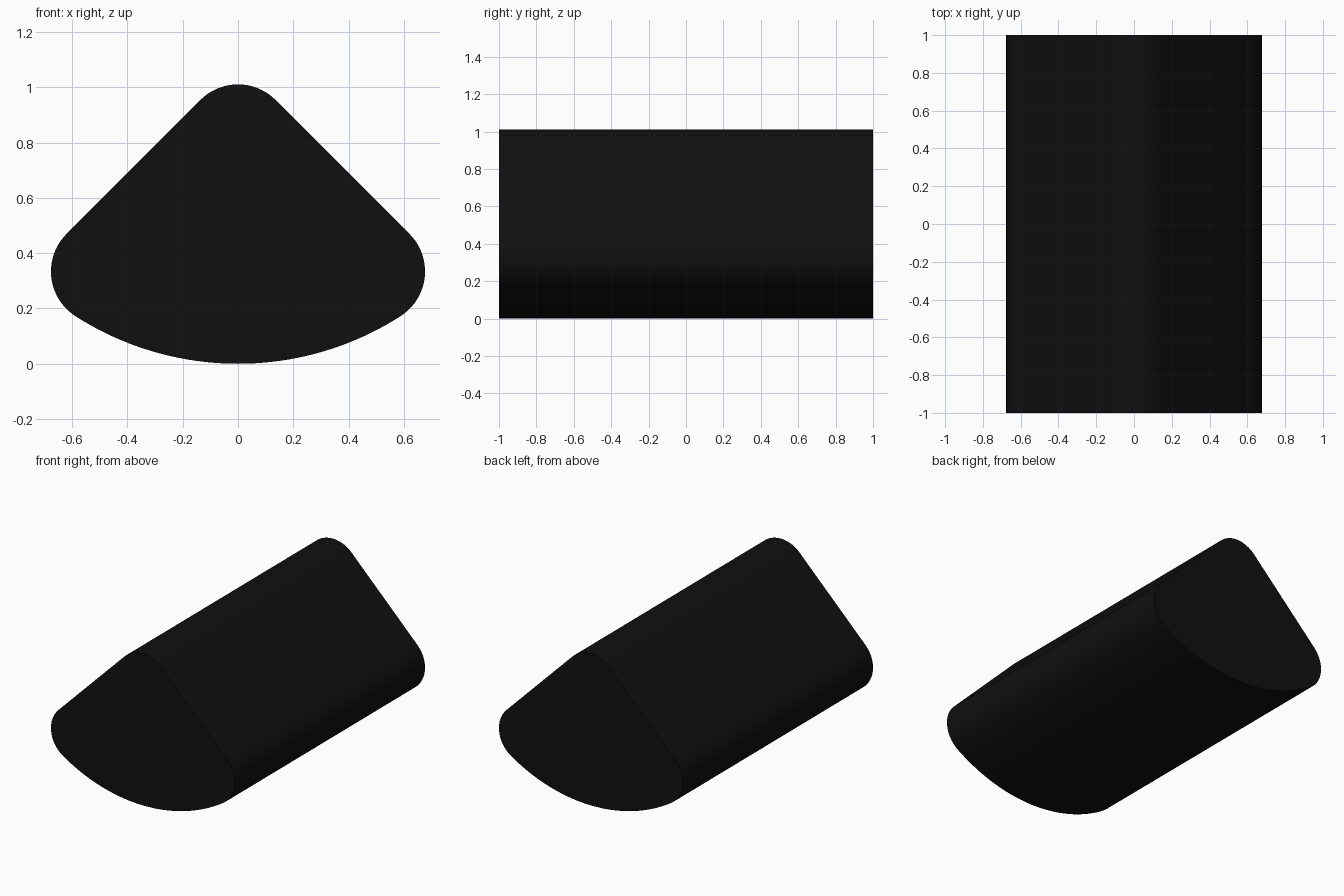
import bpy, bmesh
from math import sin, cos, pi, sqrt, atan2, radians

if "Cube" in bpy.data.objects:
    bpy.data.objects.remove(bpy.data.objects["Cube"])

R = 1.09      # sector radius, measured from the sharp apex
r = 0.192     # corner rounding radius
HALF = 1.0    # half length along y


def arc(cx, cz, rad, a0, a1, n):
    return [(cx + rad * cos(a0 + (a1 - a0) * i / n),
             cz + rad * sin(a0 + (a1 - a0) * i / n)) for i in range(n + 1)]


# Rounded quarter-sector profile: tip, side corners and curved base
along = sqrt((R - r) ** 2 - r ** 2)
cx = (along - r) / sqrt(2)
cz = R - (along + r) / sqrt(2)
base = atan2(cz - R, cx)
right = arc(cx, cz, r, base, pi / 4, 20)
tip = arc(0, R - r * sqrt(2), r, pi / 4, 3 * pi / 4, 20)
left = [(-x, z) for x, z in reversed(right)]
bottom = arc(0, R, R, -pi - base, base, 40)[1:-1]
profile = right + tip + left + bottom

# Extrude the profile along y
bm = bmesh.new()
face = bm.faces.new([bm.verts.new((x, -HALF, z)) for x, z in profile])
ext = bmesh.ops.extrude_face_region(bm, geom=[face], use_keep_orig=True)
verts = [v for v in ext["geom"] if isinstance(v, bmesh.types.BMVert)]
bmesh.ops.translate(bm, verts=verts, vec=(0, 2 * HALF, 0))
bmesh.ops.recalc_face_normals(bm, faces=bm.faces)
mesh = bpy.data.meshes.new("rounded_wedge")
bm.to_mesh(mesh)
bm.free()

wedge = bpy.data.objects.new("rounded_wedge", mesh)
bpy.context.collection.objects.link(wedge)
mat = bpy.data.materials.new("black")
mat.diffuse_color = (0.005, 0.005, 0.005, 1)
mat.use_nodes = True
mat.node_tree.nodes["Principled BSDF"].inputs["Base Color"].default_value = mat.diffuse_color
mesh.materials.append(mat)

# Smooth sides, sharp end caps
bpy.context.view_layer.objects.active = wedge
wedge.select_set(True)
bpy.ops.object.shade_smooth_by_angle(angle=radians(30))
